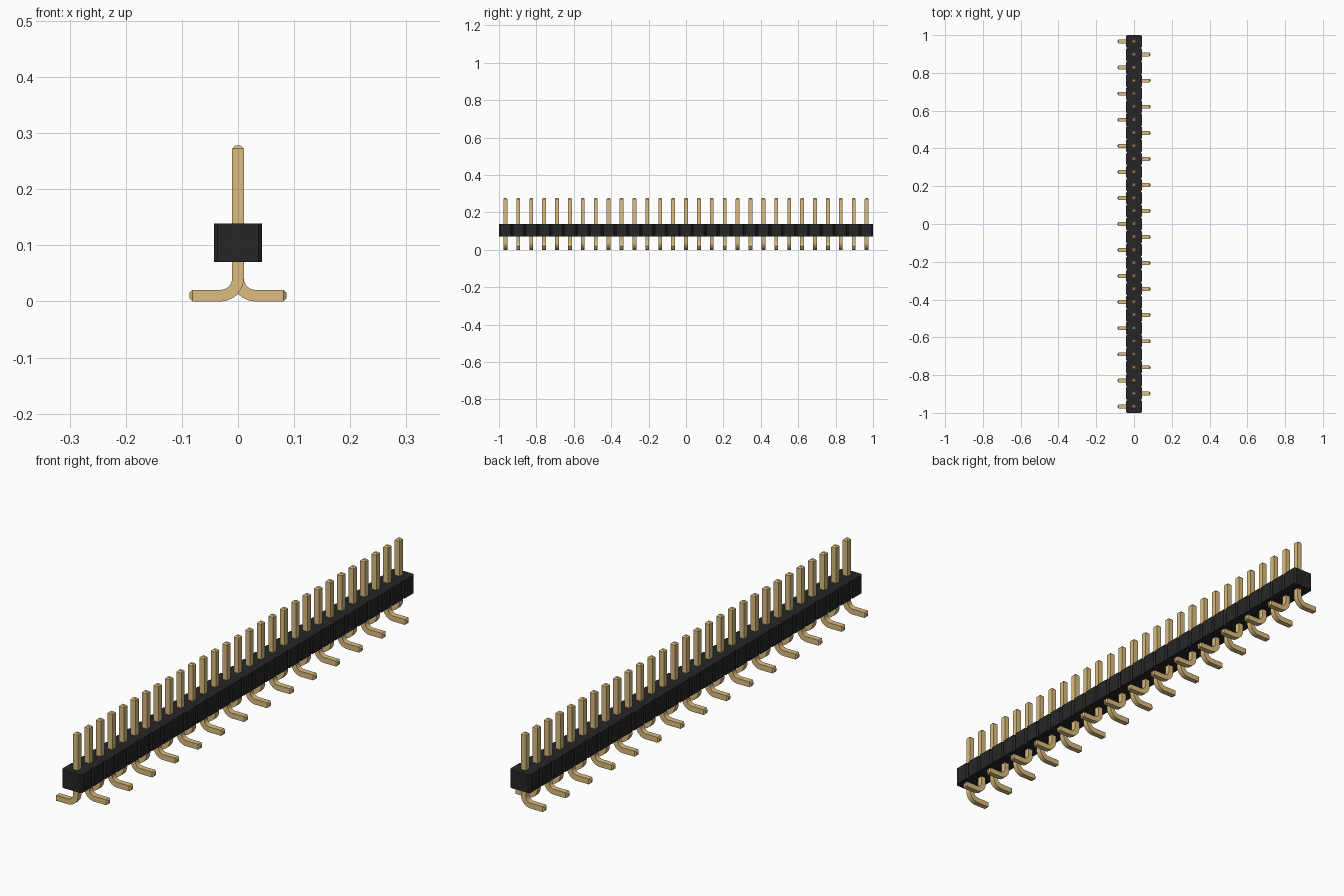
import bpy, bmesh, math
from mathutils import Vector

cube = bpy.data.objects.get("Cube")
if cube:
    bpy.data.objects.remove(cube, do_unlink=True)

COUNT = 29
PITCH = 2.0 / COUNT
HALF_W = 0.625 * PITCH          # half body width
CH = 0.1 * PITCH                # body corner chamfer
Z0, Z1 = 0.0700, 0.1390         # body bottom and top
PIN = 0.3 * PITCH               # pin thickness
TIP = PIN / 4                   # pin end chamfer
PIN_TOP = 0.2775
REACH = 1.25 * PITCH            # foot end distance from centre


def material(name, rgb):
    m = bpy.data.materials.new(name)
    m.use_nodes = True
    m.diffuse_color = (*rgb, 1)
    bsdf = next(n for n in m.node_tree.nodes if n.type == 'BSDF_PRINCIPLED')
    bsdf.inputs["Base Color"].default_value = (*rgb, 1)
    return m


gold = material("pin gold", (0.708, 0.503, 0.209))
black = material("housing black", (0.020, 0.0195, 0.0195))


def finish(bm, name, mat):
    bmesh.ops.recalc_face_normals(bm, faces=bm.faces)
    me = bpy.data.meshes.new(name)
    bm.to_mesh(me)
    bm.free()
    me.materials.append(mat)
    return me


def add(name, me, loc=(0, 0, 0)):
    ob = bpy.data.objects.new(name, me)
    ob.location = loc
    bpy.context.collection.objects.link(ob)
    return ob


# Housing: a row of chamfered cells as one outline, extruded upward
side = []
for i in range(COUNT):
    y = -1 + i * PITCH
    side += [(HALF_W - CH, y), (HALF_W, y + CH), (HALF_W, y + PITCH - CH)]
side.append((HALF_W - CH, 1))
outline = side + [(-x, y) for x, y in reversed(side)]
bm = bmesh.new()
base = bm.faces.new([bm.verts.new((x, y, Z0)) for x, y in outline])
top = bmesh.ops.extrude_face_region(bm, geom=[base], use_keep_orig=True)
bmesh.ops.translate(bm, vec=(0, 0, Z1 - Z0),
                    verts=[v for v in top["geom"] if isinstance(v, bmesh.types.BMVert)])
add("housing", finish(bm, "housing", black))


# Pin: square section swept down the post, round the bend and along the foot
def pin_mesh(name, direction):
    h = PIN / 2
    radius = 1.5 * PIN
    cx, cz = h + PIN, 2 * PIN   # bend centre
    # each ring: x, z, angle of the section's in-plane axis, half size
    rings = [(0, PIN_TOP, 0, h - TIP), (0, PIN_TOP - TIP, 0, h)]
    steps = 8
    for k in range(steps + 1):
        a = math.pi / 2 * k / steps
        rings.append((cx - radius * math.cos(a), cz - radius * math.sin(a), a, h))
    rings += [(REACH - TIP, h, math.pi / 2, h), (REACH, h, math.pi / 2, h - TIP)]
    bm = bmesh.new()
    loops = []
    for x, z, a, s in rings:
        across = Vector((math.cos(a), 0, math.sin(a))) * s
        loop = []
        for u, v in ((-1, -1), (1, -1), (1, 1), (-1, 1)):
            p = Vector((x, v * s, z)) + across * u
            p.x *= direction
            loop.append(bm.verts.new(p))
        loops.append(loop)
    for a, b in zip(loops, loops[1:]):
        for j in range(4):
            bm.faces.new((a[j], a[(j + 1) % 4], b[(j + 1) % 4], b[j]))
    bm.faces.new(loops[0])
    bm.faces.new(loops[-1])
    return finish(bm, name, gold)


# Pins alternate their feet right and left along the row
meshes = [pin_mesh("right_foot_pin", -1), pin_mesh("left_foot_pin", 1)]
for i in range(COUNT):
    me = meshes[i % 2]
    ob = add(f"{me.name}_{i + 1}", me, (0, -1 + (i + 0.5) * PITCH, 0))
    if i < 2:
        bpy.ops.object.select_all(action='DESELECT')
        ob.select_set(True)
        bpy.context.view_layer.objects.active = ob
        bpy.ops.object.shade_smooth_by_angle(angle=math.radians(30))
